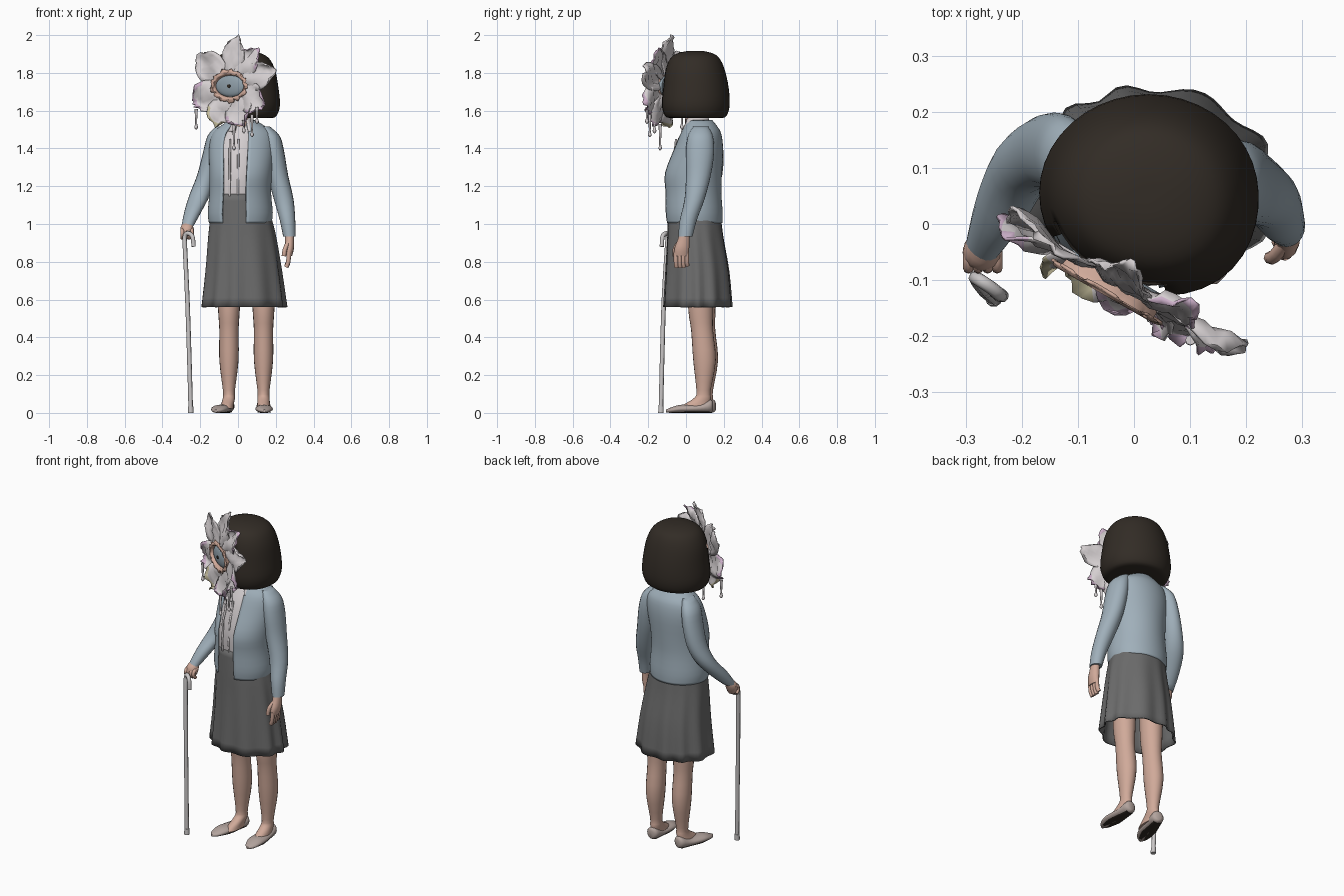
import bpy
import bmesh
import random
from math import sin, cos, pi, radians, sqrt
from mathutils import Vector, Matrix

random.seed(4)
if "Cube" in bpy.data.objects:
    bpy.data.objects.remove(bpy.data.objects["Cube"])


def material(name, *rgb):
    m = bpy.data.materials.new(name)
    m.use_nodes = True
    m.diffuse_color = (*rgb, 1)
    m.node_tree.nodes["Principled BSDF"].inputs["Base Color"].default_value = (*rgb, 1)
    return m


HAIR = material("dark brown", .032, .025, .019)
WOOL = material("dusty blue", .35, .43, .49)
CLOTH = material("charcoal grey", .148, .148, .148)
SKIN = material("skin", .63, .4, .32)
SHOE = material("taupe", .45, .37, .34)
WHITE = material("off white", .67, .63, .64)
PINK = material("orchid pink", .6, .43, .58)
YELLOW = material("pale olive", .57, .52, .34)
IRIS = material("blue grey", .28, .35, .4)
CANE = material("pale grey", .58, .56, .56)


def finish(name, bm, mats, shell=0, angle=50, centred=True):
    """Turn a bmesh into a shaded object, optionally thickened."""
    bmesh.ops.recalc_face_normals(bm, faces=bm.faces)
    me = bpy.data.meshes.new(name)
    bm.to_mesh(me)
    bm.free()
    for m in mats:
        me.materials.append(m)
    me.shade_smooth()
    me.set_sharp_from_angle(angle=radians(angle))
    ob = bpy.data.objects.new(name, me)
    bpy.context.collection.objects.link(ob)
    if shell:
        mod = ob.modifiers.new("thickness", 'SOLIDIFY')
        mod.thickness = shell
        mod.offset = 0 if centred else -1


def smooth_path(keys, steps):
    """Catmull-Rom interpolation through tuples of numbers."""
    k = [Vector(p) for p in keys]
    k = [k[0]] + k + [k[-1]]
    out = []
    for i in range(1, len(k) - 2):
        a, b, c, d = k[i - 1:i + 3]
        for s in range(steps):
            t = s / steps
            out.append(b + (c - a) * (t / 2) + (a * 2 - b * 5 + c * 4 - d) * (t * t / 2)
                       + (b * 3 - a - c * 3 + d) * (t ** 3 / 2))
    return out + [k[-1]]


def loft(name, rings, mat, n=20, steps=3, ripple=None, caps=True, frame=None,
         shell=0, drop=None, arc=None):
    """Skin elliptical rings (x, y, z, rx, ry); arc leaves a gap, drop removes faces."""
    bm = bmesh.new()
    loops = []
    path = smooth_path(rings, steps)
    start, span = (radians(arc[0]), radians(arc[1] - arc[0])) if arc else (0, 2 * pi)
    for i, (x, y, z, rx, ry) in enumerate(path):
        loop = []
        for j in range(n + bool(arc)):
            a = start + span * j / n
            k = ripple(a, i / (len(path) - 1)) if ripple else 1
            loop.append(bm.verts.new((x + max(rx, .001) * k * cos(a),
                                      y + max(ry, .001) * k * sin(a), z)))
        loops.append(loop)
    for lo, hi in zip(loops, loops[1:]):
        for j in range(n):
            k = (j + 1) % len(lo)
            bm.faces.new((lo[j], lo[k], hi[k], hi[j]))
    if caps:
        bm.faces.new(loops[0])
        bm.faces.new(loops[-1])
    if drop:
        gone = [f for f in bm.faces if drop(f.calc_center_median())]
        bmesh.ops.delete(bm, geom=gone, context='FACES')
    if frame:
        bm.transform(frame)
    finish(name, bm, [mat], shell, centred=False)


def tube(name, pts, radius, mat):
    """Round rod along (x, y, z) points, built from a bevelled curve."""
    cu = bpy.data.curves.new(name, 'CURVE')
    cu.dimensions = '3D'
    cu.bevel_depth = radius
    cu.bevel_resolution = 2
    cu.use_fill_caps = True
    sp = cu.splines.new('POLY')
    path = smooth_path(pts, 3)
    sp.points.add(len(path) - 1)
    for p, co in zip(sp.points, path):
        p.co = (*co, 1)
    tmp = bpy.data.objects.new(name, cu)
    bm = bmesh.new()
    me = bpy.data.meshes.new_from_object(tmp)
    bm.from_mesh(me)
    bpy.data.objects.remove(tmp)
    bpy.data.meshes.remove(me)
    finish(name, bm, [mat])


# Legs and flat shoes
for side, x, y, turn in (("right", -.048, .1, -.28), ("left", .135, .088, .02)):
    forward = Vector((sin(turn), -cos(turn), 0))
    fx, fy, _ = forward * .035
    loft(side + "_leg", [(x + fx, y + fy, .022, .036, .09), (x + fx * .8, y + fy * .8, .045, .034, .07),
                         (x, y, .08, .032, .044), (x, y + .005, .12, .032, .038),
                         (x, y + .01, .28, .051, .06), (x, y - .003, .44, .051, .058),
                         (x, y - .01, .55, .058, .066), (x, y - .01, .8, .07, .07)], SKIN)
    across = forward.cross(Vector((0, 0, 1)))
    frame = Matrix.Translation((x, y + .055, 0)) @ Matrix(
        (across, (0, 0, 1), forward)).transposed().to_4x4()
    loft(side + "_shoe", [(0, .034, 0, .015, .022), (0, .036, .015, .035, .035),
                          (0, .025, .07, .04, .024), (0, .022, .13, .046, .022),
                          (0, .021, .18, .045, .021), (0, .014, .225, .031, .014),
                          (0, .01, .25, .008, .007)], SHOE, frame=frame)
    loft(side + "_sole", [(0, .006, .02, .024, .006), (0, .005, .07, .029, .005),
                          (0, .004, .15, .037, .004), (0, .004, .22, .022, .004)],
         HAIR, n=12, frame=frame)

# Pleated skirt, open at the hem
loft("skirt", [(.028, .063, .56, .224, .18), (.026, .06, .75, .202, .168),
               (.02, .05, .92, .182, .15), (.015, .045, 1.02, .165, .142),
               (0, .04, 1.16, .14, .128)], CLOTH, n=72, caps=False, shell=.008,
     ripple=lambda a, t: 1 + .045 * (1 - t) ** 1.5 * cos(11 * a + sin(3 * a)))

# Blouse, collar and frilled front
loft("blouse", [(0, .04, 1.14, .14, .125), (.005, .04, 1.27, .145, .13),
                (.01, .06, 1.42, .14, .115), (.02, .07, 1.5, .1, .085),
                (.02, .065, 1.535, .055, .055)], WHITE, n=28)
loft("collar", [(.02, .06, 1.49, .09, .095), (.02, .06, 1.53, .068, .072),
                (.02, .06, 1.56, .058, .06)], WHITE, n=24, caps=False, shell=.008,
     arc=(-65, 245))
for dx in (-.045, .0):
    tube("blouse_frill", [(dx + .008 * z, -.086 + .25 * max(0, z - .15) + .004 * (-1) ** i, 1.15 + z)
                          for i, z in enumerate((0, .06, .12, .18, .24, .3))], .006, WHITE)
loft("neck", [(.02, .055, 1.44, .055, .06), (.02, .05, 1.53, .05, .055),
              (.02, .05, 1.64, .05, .05)], SKIN)

# Open cardigan
loft("cardigan", [(.012, .045, 1.005, .166, .148), (.012, .042, 1.06, .172, .152),
                  (.012, .038, 1.17, .163, .149), (.015, .038, 1.27, .166, .152),
                  (.02, .066, 1.4, .173, .13), (.025, .078, 1.48, .16, .108),
                  (.025, .078, 1.52, .115, .085), (.022, .075, 1.55, .068, .064)],
     WOOL, n=56, caps=False, shell=.012, arc=(-79, 235))

# Sleeves
loft("left_sleeve", [(.14, .078, 1.515, .03, .04), (.172, .076, 1.465, .05, .066),
                     (.19, .074, 1.38, .055, .075), (.21, .066, 1.26, .055, .066),
                     (.242, .045, 1.13, .052, .053), (.262, .012, 1.02, .041, .045),
                     (.272, -.003, .935, .033, .038)], WOOL)
loft("right_sleeve", [(-.09, .105, 1.515, .03, .04), (-.117, .118, 1.465, .045, .066),
                      (-.135, .128, 1.38, .05, .07), (-.163, .128, 1.26, .053, .064),
                      (-.2, .1, 1.16, .055, .057), (-.237, .03, 1.07, .046, .055),
                      (-.267, -.035, .99, .032, .035)], WOOL)

# Hands and fingers
loft("left_hand", [(.272, -.005, .96, .025, .028), (.273, -.012, .92, .024, .032),
                   (.272, -.022, .87, .024, .04), (.268, -.025, .83, .018, .038)], SKIN, n=14)
for i in range(4):
    y = -.053 + .019 * i
    tube("left_finger", [(.27, y, .85), (.266, y, .8), (.256, y + .003, .772 + .008 * (i == 3))],
         .012, SKIN)
tube("left_thumb", [(.268, -.035, .905), (.25, -.058, .87), (.243, -.06, .83)], .012, SKIN)
loft("right_hand", [(-.264, -.03, 1.01, .022, .024), (-.27, -.045, .985, .033, .033),
                    (-.27, -.054, .955, .034, .03), (-.268, -.06, .925, .02, .02)], SKIN, n=14)
for i in range(4):
    x = -.295 + .017 * i
    tube("right_finger", [(x, -.042, .975), (x, -.074, .965), (x, -.077, .94), (x, -.06, .925)],
         .01, SKIN)

# Walking cane with crook
tube("cane", [(-.25, -.133, .01), (-.258, -.126, .3), (-.268, -.117, .6), (-.281, -.1, .88),
              (-.282, -.096, .93), (-.272, -.102, .95), (-.254, -.114, .947),
              (-.24, -.125, .93), (-.235, -.128, .88)], .012, CANE)
loft("cane_tip", [(-.25, -.133, 0, .015, .015), (-.251, -.132, .035, .014, .014)], CANE, n=10)

# Head and bobbed hair, turned toward the flower
FACE = Vector((-.5, -.87, 0))
loft("head", [(.01, .03, 1.58, .05, .05), (.01, .03, 1.63, .1, .1), (.015, .04, 1.72, .135, .13),
              (.02, .05, 1.82, .12, .12), (.02, .05, 1.88, .06, .06)], SKIN)


def face_gap(c):
    d = Vector((c.x - .025, c.y - .055, 0))
    return d.length > .05 and d.normalized().dot(FACE) > .78 and c.z < 1.82


loft("bobbed_hair", [(.025, .055, 1.56, .15, .13), (.025, .055, 1.572, .178, .16),
                     (.026, .055, 1.63, .195, .176), (.026, .056, 1.72, .187, .17),
                     (.025, .052, 1.81, .172, .155), (.024, .05, 1.87, .145, .132),
                     (.022, .05, 1.9, .108, .1), (.02, .05, 1.915, .05, .045),
                     (.02, .05, 1.917, 0, 0)], HAIR, n=40, shell=.02, drop=face_gap,
     ripple=lambda a, t: 1 + .09 * max(0, cos(a + .95)) ** 5)

# Flower frame: across, up, outward
FLOWER = Matrix.Translation((-.035, -.1, 1.73)) @ Matrix(
    ((.87, -.5, 0), (0, 0, 1), FACE)).transposed().to_4x4()


def petal(angle, length, width, tip):
    """Broad rounded petal with a ragged, coloured rim."""
    bm = bmesh.new()
    rows, cols, grid = 10, 8, []
    out = Vector((cos(angle), sin(angle), 0))
    side = Vector((-sin(angle), cos(angle), 0))
    for i in range(rows + 1):
        t = i / rows
        half = width * (.35 + .65 * sin(pi * min(t * .8, .5))) * sqrt(1 - .75 * t ** 6)
        row = []
        for j in range(cols + 1):
            s = 2 * j / cols - 1
            rag = random.uniform(-.008, .008) * t
            reach = .04 + (length - .04) * t - .04 * t * t * s * s + rag
            lift = .015 * s * s * t - .035 * t * t * sin(angle) + .009 * sin(5 * t + 3 * s) + rag
            row.append(bm.verts.new(out * reach + side * (s * half) + Vector((0, 0, lift))))
        grid.append(row)
    for i in range(rows):
        for j in range(cols):
            f = bm.faces.new((grid[i][j], grid[i + 1][j], grid[i + 1][j + 1], grid[i][j + 1]))
            f.material_index = tip if i == rows - 1 or (i > 5 and j == 0) else 0
    bm.transform(FLOWER)
    finish("petal", bm, [WHITE, PINK, YELLOW], shell=.006)


# Petals: angle, length, half width, edge colour
for deg, length, width, tip in ((87, .27, .07, 0), (54, .25, .072, 1), (18, .275, .075, 0),
                                (-27, .235, .085, 1), (-68, .23, .085, 1), (-112, .23, .08, 2),
                                (-160, .25, .085, 1), (143, .27, .09, 0)):
    petal(radians(deg), length, width, tip)

# Drips hanging from the lower petals
for u, top, low in ((-.2, -.12, -.23), (.03, -.2, -.34), (.09, -.18, -.25),
                    (.14, -.15, -.27), (.17, -.11, -.2)):
    x, y, z = FLOWER @ Vector((u, 0, .025))
    loft("drip", [(x, y, z + low, .002, .002), (x, y, z + low + .012, .01, .01),
                  (x, y, z + low + .035, .005, .005), (x, y, z + top, .009, .009)],
         WHITE, n=8)

# Eye in the flower centre
loft("eyeball", [(0, 0, -.02, .09, .06), (0, 0, .012, .088, .056), (0, 0, .024, .05, .034),
                 (0, 0, .028, .001, .001)], IRIS, frame=FLOWER)
loft("pupil", [(0, 0, .02, .011, .01), (0, 0, .031, .01, .009)], HAIR, n=14, steps=1,
     frame=FLOWER)
loft("eyelid_ruffle", [(0, 0, -.005, .084, .056), (0, 0, .025, .09, .06), (0, 0, .032, .098, .073),
                       (0, 0, .025, .112, .086)], SKIN, n=52, caps=False, frame=FLOWER, shell=.005,
     ripple=lambda a, t: 1 + t * (.05 * cos(13 * a) + random.uniform(-.1, .08)))
